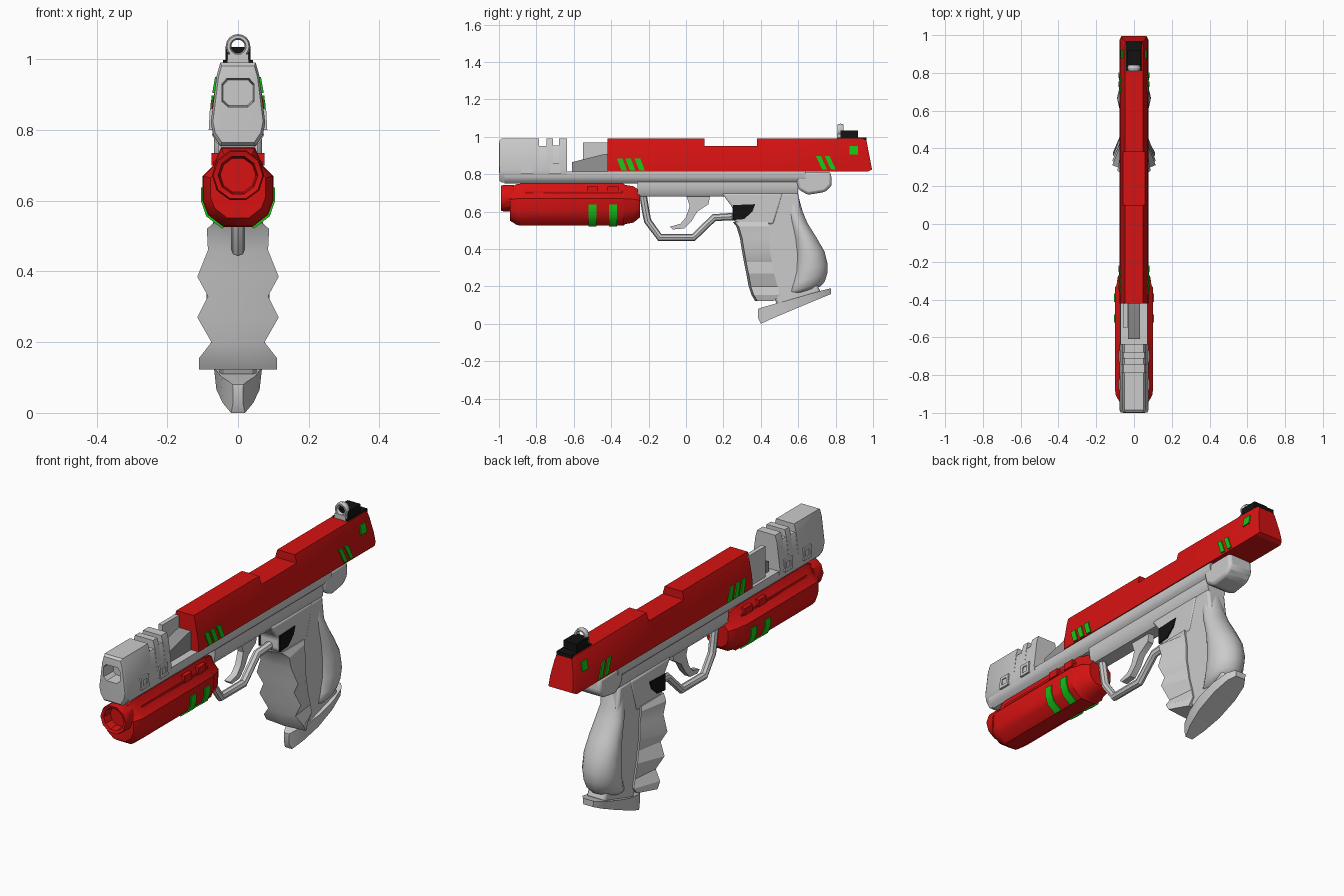
import bpy, bmesh, math
from mathutils import Vector

if "Cube" in bpy.data.objects:
    bpy.data.objects.remove(bpy.data.objects["Cube"])


def material(name, col):
    m = bpy.data.materials.new(name)
    m.diffuse_color = (*col, 1)
    m.use_nodes = True
    m.node_tree.nodes["Principled BSDF"].inputs["Base Color"].default_value = m.diffuse_color
    return m


RED = material("red", (0.68, 0.006, 0.006))
GREY = material("light grey", (0.60, 0.60, 0.60))
DARK = material("mid grey", (0.30, 0.30, 0.30))
GREEN = material("green", (0.008, 0.55, 0.008))
BLACK = material("black", (0.006, 0.006, 0.006))


def finish(ob, mat, angle=35):
    ob.data.materials.clear()
    ob.data.materials.append(mat)
    bpy.ops.object.select_all(action='DESELECT')
    ob.select_set(True)
    bpy.context.view_layer.objects.active = ob
    bpy.ops.object.shade_smooth_by_angle(angle=math.radians(angle))
    return ob


def loft(name, rings, mat, angle=35, bevel=0):
    """Skin equal-length closed rings and cap both ends."""
    bm = bmesh.new()
    vs = [[bm.verts.new(p) for p in r] for r in rings]
    n = len(vs[0])
    for a, b in zip(vs, vs[1:]):
        for i in range(n):
            j = (i + 1) % n
            bm.faces.new((a[i], a[j], b[j], b[i]))
    bm.faces.new(vs[0])
    bm.faces.new(vs[-1])
    bmesh.ops.recalc_face_normals(bm, faces=bm.faces)
    me = bpy.data.meshes.new(name)
    bm.to_mesh(me)
    bm.free()
    ob = bpy.data.objects.new(name, me)
    bpy.context.collection.objects.link(ob)
    if bevel:
        b = ob.modifiers.new("bevel", 'BEVEL')
        b.width, b.segments, b.limit_method = bevel, 2, 'ANGLE'
    return finish(ob, mat, angle)


def side(name, yz, half, mat, bevel=0, x=0):
    """Extrude a side outline across x."""
    return loft(name, [[(x + s * half, y, z) for y, z in yz] for s in (-1, 1)], mat, bevel=bevel)


def box(name, x, y, z, mat, bevel=0):
    return side(name, [(y[0], z[0]), (y[1], z[0]), (y[1], z[1]), (y[0], z[1])],
                (x[1] - x[0]) / 2, mat, bevel, (x[0] + x[1]) / 2)


def section(right, y, s=1, cz=0, shear=0):
    """Mirror a right-half x/z section and place it at y."""
    pts = right + [(-x, z) for x, z in reversed(right)]
    return [(x * s, y + shear * (0.99 - z), cz + (z - cz) * s) for x, z in pts]


WALL = [(0.815, 0.076), (0.87, 0.073), (0.96, 0.057), (0.99, 0.048)]


def half_width(z):
    for (z0, w0), (z1, w1) in zip(WALL, WALL[1:]):
        if z <= z1:
            return w0 + (w1 - w0) * (z - z0) / (z1 - z0)
    return WALL[-1][1]


def wall_plate(name, yz, mat, inset=0):
    """Thin plate lying on the sloping wall, on both sides."""
    for s, tag in ((1, "right"), (-1, "left")):
        rings = [[(s * (half_width(z) + d), y, z) for y, z in yz] for d in (-0.006, 0.006)]
        if inset:
            c = sum((Vector(p) for p in rings[1]), Vector()) / len(yz)
            inner = [c + (Vector(p) - c) * inset for p in rings[1]]
            rings += [inner, [p - Vector((s * 0.005, 0, 0)) for p in inner]]
        loft(f"{name}_{tag}", rings, mat)


# Slide with a lowered window on top and a flared rear
def slide_section(top):
    return [(half_width(z), z) for z in (0.815, 0.87, min(0.96, top - 0.015), top)]


full, low = slide_section(0.99), slide_section(0.95)
loft("slide", [section(full, -0.42), section(full, 0.10), section(low, 0.10), section(low, 0.38),
               section(full, 0.38), section(full, 0.945, shear=0.17),
               section(full, 0.965, 0.88, 0.9, 0.17)], RED, 25)

# Muzzle block with stepped top and recessed bore
def muzzle_section(top):
    return [(0.05, 0.755), (0.07, 0.785), (0.077, 0.82), (0.06, min(0.955, top - 0.01)),
            (0.05 if top > 0.96 else 0.055, top)]


steps = [(-0.985, .99), (-0.785, .99), (-0.785, .95), (-0.745, .95), (-0.745, .99), (-0.71, .99),
         (-0.71, .955), (-0.68, .955), (-0.68, .99), (-0.635, .99)]
bore = [(0.028, 0.865), (0.045, 0.88), (0.045, 0.905), (0.045, 0.93), (0.032, 0.945)]
rings = [section(bore, -0.93, 0.9, 0.905), section(bore, -1.0), section(bore, -1.0, 1.18, 0.905),
         section(muzzle_section(0.99), -0.997, 0.92, 0.875)]
loft("muzzle_block", rings + [section(muzzle_section(t), y) for y, t in steps], GREY)
for i, y in enumerate((-0.85, -0.70)):
    wall_plate(f"muzzle_port_{i}", [(y - .03, .80), (y + .03, .80), (y + .03, .86), (y - .03, .86)], GREY, 0.5)

# Exposed barrel wedge and side fin between muzzle block and slide
side("barrel_wedge", [(-.61, .80), (-.41, .80), (-.41, .91), (-.45, .905), (-.61, .865)], 0.033, DARK)
box("barrel_fin", (-0.056, -0.034), (-0.55, -0.41), (0.80, 0.97), GREY)

# Frame rail, lower frame and rear tang
rail = [(0.045, 0.75), (0.062, 0.765), (0.073, 0.785), (0.071, 0.815)]
loft("frame_rail", [section(rail, -0.97), section(rail, 0.64)], GREY)
under = [(0.035, 0.68), (0.05, 0.70), (0.055, 0.74), (0.055, 0.77)]
loft("lower_frame", [section(under, -0.26), section(under, 0.60)], GREY)
side("frame_tang", [(.58, .812), (.775, .812), (.78, .74), (.745, .705), (.65, .69), (.60, .72)], 0.068, GREY, 0.015)

# Underbarrel pod with nozzle
pod = [(0.04, 0.525), (0.085, 0.56), (0.10, 0.60), (0.10, 0.67), (0.07, 0.70), (0.048, 0.75)]
loft("pod", [section(pod, y, s, 0.645) for y, s in
             ((-.94, .78), (-.905, .97), (-.88, 1), (-.335, 1), (-.325, .93), (-.28, .86), (-.245, .62))], RED)


def circle(r, y, z, n=10):
    return [(r * math.sin((i + .5) * math.tau / n), y, z - r * math.cos((i + .5) * math.tau / n)) for i in range(n)]


loft("pod_nozzle", [circle(r, y, 0.672) for r, y in
                    ((.045, -.90), (.056, -.985), (.07, -.99), (.074, -.975), (.074, -.92))], RED)
for s in (-1, 1):
    for i, y in enumerate((-0.50, -0.39)):
        box(f"pod_lug_{i}", sorted((s * .05, s * .075)), (y - .03, y + .03), (.70, .735), RED)
        # Painted band wrapped over the lower side of the pod
        inner = pod[:3] + [(0.10, 0.637)]
        outer = [(x + 0.005, z - 0.004 * (z < 0.59)) for x, z in inner]
        loop = [(s * x, z) for x, z in outer + inner[::-1]]
        loft(f"pod_band_{i}", [[(x, y + d, z) for x, z in loop] for d in (-.022, .022)], GREEN)
    box("pod_rail", sorted((s * .055, s * .07)), (-.86, -.34), (.69, .71), RED)

# Trigger guard as a bent tube
cu = bpy.data.curves.new("trigger_guard", 'CURVE')
cu.dimensions, cu.bevel_depth, cu.bevel_resolution = '3D', 0.02, 2
path = [(-.23, .69), (-.215, .60), (-.205, .55), (-.14, .462), (.04, .462), (.15, .568), (.27, .575)]
sp = cu.splines.new('POLY')
sp.points.add(len(path) - 1)
for p, (y, z) in zip(sp.points, path):
    p.co = (0, y, z, 1)
guard = bpy.data.objects.new("trigger_guard", cu)
bpy.context.collection.objects.link(guard)
bpy.context.view_layer.objects.active = guard
guard.select_set(True)
bpy.ops.object.convert(target='MESH')
finish(bpy.context.object, GREY, 40)

# Trigger
side("trigger", [(0, .69), (.02, .63), (0, .57), (-.03, .535), (-.085, .52), (-.07, .505), (-.01, .51),
                 (.03, .55), (.06, .60), (.12, .64), (.13, .69)], 0.016, GREY)

# Grip neck and core
side("grip_neck", [(.19, .70), (.25, .62), (.245, .56), (.28, .53), (.47, .53), (.52, .70)], 0.055, GREY, 0.012)
side("grip_core", [(.40, .70), (.60, .70), (.62, .55), (.64, .35), (.72, .17), (.49, .10), (.44, .20), (.43, .45)],
     0.052, GREY, 0.012)
for s in (-1, 1):
    side("grip_button", [(.25, .635), (.37, .64), (.355, .60), (.31, .56), (.25, .555)], 0.004, BLACK, x=s * 0.056)

# Finger grip with zigzag flanks: z, front y, back y, front half width
fingers = [(.545, .25, .44, .06), (.52, .27, .44, .088), (.46, .288, .45, .085), (.385, .30, .45, .115),
           (.33, .31, .46, .085), (.27, .322, .47, .115), (.20, .335, .49, .075), (.155, .35, .50, .11),
           (.122, .37, .47, .11)]
loft("finger_grip", [[(-w, f + .012, z), (0, f, z), (w, f + .012, z), (.06, b, z), (-.06, b, z)]
                     for z, f, b, w in fingers], GREY, 28)

# Rounded palm swell: z, front y, back y, half width, tilt
palm = [(.69, .53, .60, .045, 0), (.60, .535, .625, .058, 0), (.54, .55, .65, .07, 0), (.46, .57, .70, .08, 0),
        (.38, .58, .742, .088, .1), (.30, .575, .76, .09, .2), (.24, .555, .758, .086, .3),
        (.195, .53, .745, .075, .3), (.175, .55, .72, .055, .3)]
loft("palm_swell", [[(w * math.cos(a), (f + b) / 2 + (b - f) / 2 * math.sin(a), z + t * (b - f) / 2 * math.sin(a))
                     for a in [i * math.tau / 14 for i in range(14)]] for z, f, b, w, t in palm], GREY, 60)

# Base plate, pointed at the front: y, bottom z, top z, half width
base = [(.385, .03, .08, .015), (.40, 0, .086, .022), (.46, .028, .103, .048), (.55, .066, .128, .068),
        (.66, .112, .16, .07), (.74, .145, .182, .055), (.775, .16, .19, .03)]
loft("base_plate", [[(-w * .9, y, a), (w * .9, y, a), (w, y, b), (-w, y, b)] for y, a, b, w in base], GREY)

# Rear sight: black base with a ring
box("sight_plate", (-.042, .042), (.81, .965), (.98, .997), BLACK)
box("sight_base", (-.036, .036), (.825, .92), (.99, 1.035), BLACK)
box("sight_post", (-.03, .03), (.808, .845), (.99, 1.015), GREY)
bpy.ops.mesh.primitive_torus_add(major_radius=.027, minor_radius=.008, major_segments=16, minor_segments=6,
                                 location=(0, .826, 1.036), rotation=(math.pi / 2, 0, 0))
ring = bpy.context.object
ring.name, ring.scale.z = "sight_ring", 2.2
finish(ring, GREY)


# Green slashes and square on the slide
def slash(name, y, w, z0, z1, lean):
    wall_plate(name, [(y, z1), (y + w, z1), (y + w + lean, z0), (y + lean, z0)], GREEN)


for i, y in enumerate((-.37, -.325, -.275)):
    slash(f"front_slash_{i}", y, .03, .82, .885, .025)
for i, y in enumerate((.695, .742)):
    slash(f"rear_slash_{i}", y, .026, .825, .897, .033)
slash("rear_square", .875, .045, .905, .95, 0)
